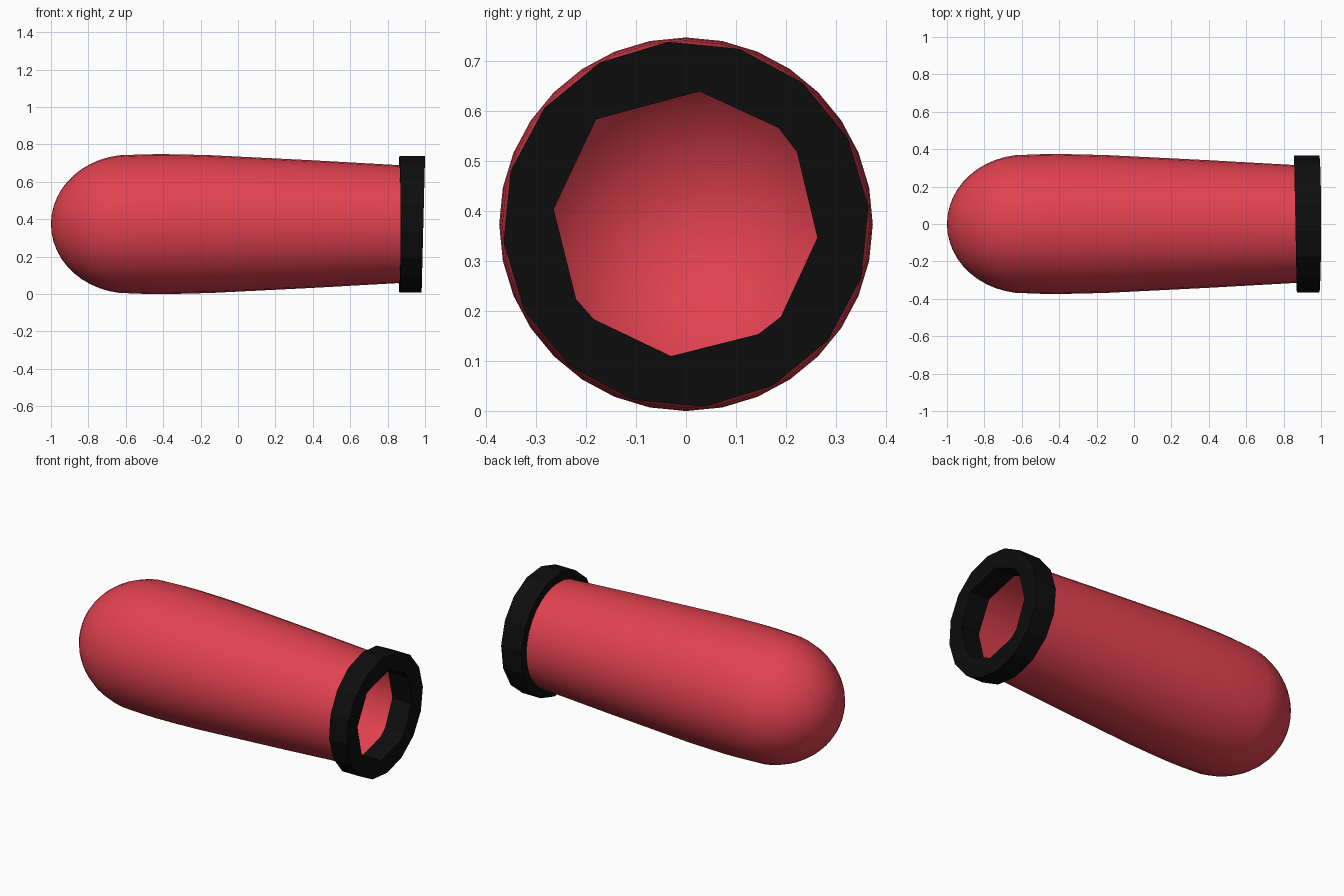
import bpy, bmesh, math

if "Cube" in bpy.data.objects:
    bpy.data.objects.remove(bpy.data.objects["Cube"])

CZ = 0.374  # height of the long axis


def material(name, rgb):
    m = bpy.data.materials.new(name)
    m.diffuse_color = (*rgb, 1)
    m.use_nodes = True
    m.node_tree.nodes["Principled BSDF"].inputs["Base Color"].default_value = m.diffuse_color
    return m


red = material("red", (0.76, 0.054, 0.08))
black = material("black", (0.004, 0.004, 0.004))


def finish(name, bm, mat, smooth):
    bmesh.ops.recalc_face_normals(bm, faces=bm.faces[:])
    me = bpy.data.meshes.new(name)
    for f in bm.faces:
        f.smooth = smooth
    bm.to_mesh(me)
    bm.free()
    me.materials.append(mat)
    ob = bpy.data.objects.new(name, me)
    bpy.context.collection.objects.link(ob)
    return ob


# Hollow body: rounded nose followed by a gentle taper, revolved about x
A, R = 0.42, 0.371
profile = [(-1 + A * (1 - math.cos(t)), R * math.sin(t))
           for t in (math.radians(7.5 * i) for i in range(1, 12))]
profile += [(-0.5, 0.373), (-0.4, 0.374), (-0.28, 0.372), (-0.14, 0.368), (0, 0.361),
            (0.2, 0.351), (0.4, 0.341), (0.65, 0.327), (0.9, 0.313)]
N = 32
bm = bmesh.new()
tip = bm.verts.new((-1, 0, CZ))
rings = []
for x, r in profile:
    rings.append([bm.verts.new((x, r * math.cos(2 * math.pi * k / N),
                                CZ + r * math.sin(2 * math.pi * k / N))) for k in range(N)])
for k in range(N):
    j = (k + 1) % N
    bm.faces.new((tip, rings[0][k], rings[0][j]))
    for a, b in zip(rings, rings[1:]):
        bm.faces.new((a[k], b[k], b[j], a[j]))
finish("body_shell", bm, red, True)

# Chunky collar: 16-sided outside, uneven low-poly hole
outer = [(0.367 * math.cos(math.radians(5.6 + 22.5 * k)),
          0.367 * math.sin(math.radians(5.6 + 22.5 * k))) for k in range(16)]
inner = [(0.027, 0.266), (0.185, 0.193), (0.222, 0.145), (0.263, -0.027),
         (0.19, -0.185), (0.145, -0.22), (-0.03, -0.264), (-0.185, -0.19),
         (-0.22, -0.15), (-0.265, 0.03), (-0.18, 0.21)]
bm = bmesh.new()


def back_x(y):
    return 0.863 - 0.02 * y


def front_x(z):
    return 0.991 + 0.025 * z


caps = []
for front in (False, True):
    edges, loops = [], []
    for pts in (outer, inner):
        vs = [bm.verts.new((front_x(z) if front else back_x(y), y, CZ + z)) for y, z in pts]
        loops.append(vs)
        edges += [bm.edges.new((vs[i], vs[(i + 1) % len(vs)])) for i in range(len(vs))]
    bmesh.ops.triangle_fill(bm, use_beauty=True, edges=edges, normal=(1, 0, 0))
    caps.append(loops)
for a, b in zip(*caps):
    for i in range(len(a)):
        j = (i + 1) % len(a)
        bm.faces.new((a[i], a[j], b[j], b[i]))
finish("collar_ring", bm, black, False)
